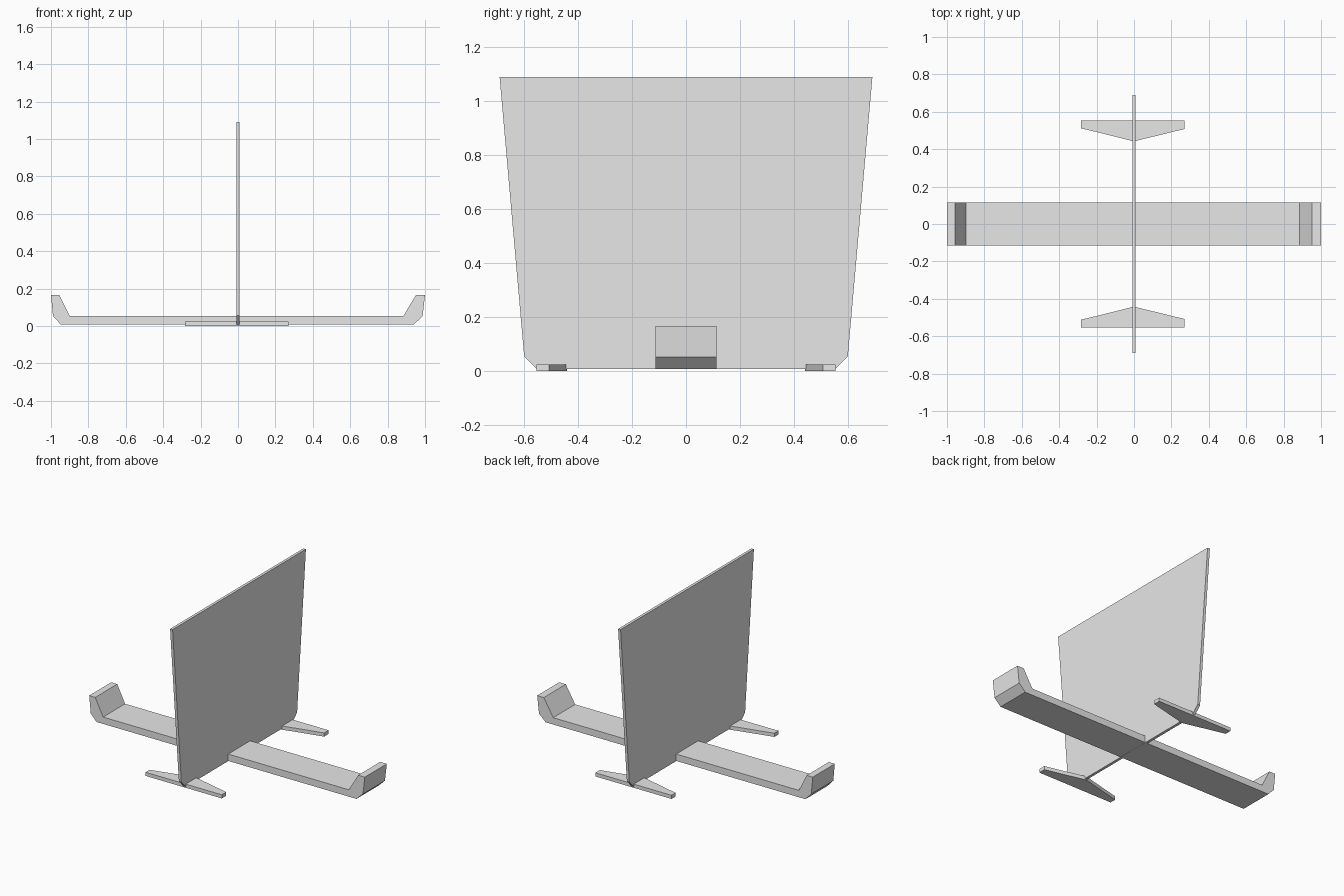
import bpy
import bmesh
from mathutils import Vector

cube = bpy.data.objects.get("Cube")
if cube:
    bpy.data.objects.remove(cube, do_unlink=True)

# One plain grey for the whole model
grey = bpy.data.materials.new("light_grey")
grey.use_nodes = True
colour = (0.8, 0.8, 0.8, 1)
grey.diffuse_color = colour
grey.node_tree.nodes["Principled BSDF"].inputs["Base Color"].default_value = colour


def extrude_profile(name, points, place, low, high):
    """Extrude a flat outline between two depths; place maps (a, b, depth) to xyz."""
    bm = bmesh.new()
    face = bm.faces.new([bm.verts.new(place(a, b, low)) for a, b in points])
    result = bmesh.ops.extrude_face_region(bm, geom=[face])
    moved = [v for v in result["geom"] if isinstance(v, bmesh.types.BMVert)]
    offset = Vector(place(0, 0, high)) - Vector(place(0, 0, low))
    bmesh.ops.translate(bm, verts=moved, vec=offset)
    bmesh.ops.recalc_face_normals(bm, faces=bm.faces)
    mesh = bpy.data.meshes.new(name)
    bm.to_mesh(mesh)
    bm.free()
    mesh.materials.append(grey)
    obj = bpy.data.objects.new(name, mesh)
    bpy.context.collection.objects.link(obj)
    return obj


# Upright centre plate: tapered sides, clipped lower corners
half = [(0.553, 0.007), (0.6, 0.055), (0.691, 1.09)]
plate = half + [(-y, z) for y, z in reversed(half)]
extrude_profile("upright_plate", plate, lambda y, z, x: (x, y, z), -0.009, 0.009)

# Cross beam with upturned ends
beam = [(-0.947, 0.008), (0.94, 0.008), (0.987, 0.053), (1.0, 0.167),
        (0.952, 0.167), (0.884, 0.053), (-0.899, 0.053), (-0.956, 0.167),
        (-1.0, 0.167), (-0.989, 0.053)]
extrude_profile("cross_beam", beam, lambda x, z, y: (x, y, z), -0.114, 0.114)

# Small tapered fins, pointing inward at each end of the plate
for name, side in (("front_fin", -1), ("back_fin", 1)):
    fin = [(-0.283, 0.554), (0.27, 0.554), (0.27, 0.508), (0, 0.442), (-0.283, 0.512)]
    extrude_profile(name, fin, lambda x, y, z, s=side: (x, s * y, z), 0, 0.024)
